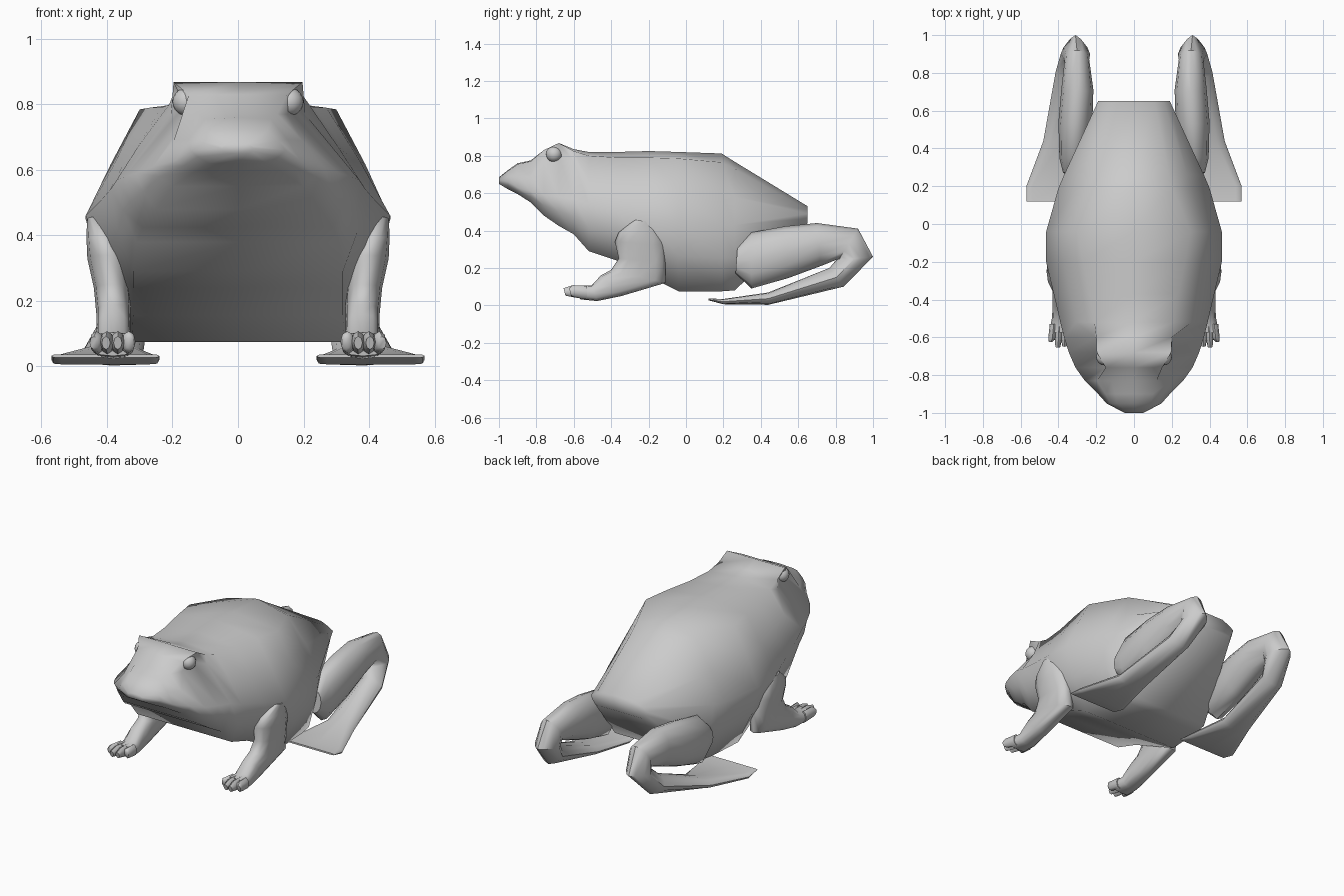
import bpy, bmesh, math


def skin(bm, rings):
    """Bridge equal-length closed rings of points and cap both ends."""
    loops = [[bm.verts.new(p) for p in r] for r in rings]
    n = len(loops[0])
    for a, b in zip(loops, loops[1:]):
        for i in range(n):
            j = (i + 1) % n
            bm.faces.new((a[i], a[j], b[j], b[i]))
    bm.faces.new(loops[0])
    bm.faces.new(loops[-1])


def tube(bm, sections, n=12):
    """Section: centre x, y, z, half width, half depth (dy, dz), roundness
    (below 1 is boxy, above 1 is pinched)."""
    rings = []
    for x, y, z, rx, dy, dz, *rest in sections:
        p = rest[0] if rest else 1
        ring = []
        for i in range(n):
            a = 2 * math.pi * i / n + math.pi / 2
            c, s = (math.copysign(abs(v) ** p if abs(v) > 1e-6 else 0, v)
                    for v in (math.cos(a), math.sin(a)))
            ring.append((x + rx * c, y + dy * s, z + dz * s))
        rings.append(ring)
    skin(bm, rings)


def finish(bm, name, mirror=False, angle=45):
    bmesh.ops.recalc_face_normals(bm, faces=bm.faces)
    me = bpy.data.meshes.new(name)
    bm.to_mesh(me)
    bm.free()
    ob = bpy.data.objects.new(name, me)
    bpy.context.collection.objects.link(ob)
    bpy.ops.object.select_all(action='DESELECT')
    ob.select_set(True)
    bpy.context.view_layer.objects.active = ob
    bpy.ops.object.shade_smooth_by_angle(angle=math.radians(angle))
    if mirror:
        ob.modifiers.new("Mirror", 'MIRROR')
    return ob


# Body and head: y, top z, shoulder x, shoulder z, widest x, its z, belly x, belly z
profile = [
    (-1.00, .685, .03, .68, .05, .665, .03, .65),
    (-.95, .725, .09, .72, .145, .66, .09, .62),
    (-.90, .76, .10, .755, .19, .63, .13, .595),
    (-.83, .775, .12, .77, .26, .61, .20, .55),
    (-.76, .83, .15, .83, .31, .59, .25, .48),
    (-.68, .868, .197, .868, .345, .58, .29, .425),
    (-.60, .835, .20, .825, .37, .57, .31, .38),
    (-.52, .82, .21, .80, .39, .54, .32, .29),
    (-.37, .82, .235, .79, .425, .50, .32, .24),
    (-.20, .825, .27, .79, .465, .46, .32, .155),
    (-.04, .82, .30, .785, .465, .45, .325, .075),
    (.19, .812, .20, .765, .40, .43, .31, .075),
    (.26, .768, .185, .73, .37, .43, .30, .08),
    (.65, .53, .11, .53, .19, .49, .16, .44),
]
# Sunken point under each brow, forming the eye sockets
socket = {-.76: (.15, .77), -.68: (.16, .80), -.60: (.205, .77)}
rings = []
for y, zt, ws, zs, w, zm, wb, zb in profile:
    side = socket.get(y, ((ws + w) / 2 + .006, (zs + zm) / 2))
    half = [(ws, zs), side, (w, zm),
            (w * .55 + wb * .45 + .02 * w, zm * .5 + zb * .5), (wb, zb)]
    ring = [(0, y, zt)] + [(x, y, z) for x, z in half]
    ring += [(0, y, zb)] + [(-x, y, z) for x, z in reversed(half)]
    rings.append(ring)
bm = bmesh.new()
skin(bm, rings)
finish(bm, "body", angle=75)

# Eyes
bm = bmesh.new()
bmesh.ops.create_uvsphere(bm, u_segments=16, v_segments=10, radius=.043)
bmesh.ops.translate(bm, verts=bm.verts, vec=(.157, -.705, .808))
finish(bm, "eyes", mirror=True)

# Front legs with four fingers each
bm = bmesh.new()
tube(bm, [
    (.43, -.235, .452, .03, -.04, .005),
    (.41, -.25, .40, .053, -.11, -.01),
    (.395, -.245, .33, .065, -.135, .01),
    (.385, -.235, .24, .055, -.125, .01, .8),
    (.38, -.255, .155, .052, -.145, .035, .7),
    (.38, -.40, .105, .052, -.055, .055, .7),
    (.38, -.49, .065, .053, -.015, .042, .7),
    (.382, -.57, .068, .066, -.005, .036, .8),
])
for x0, x1, y1 in ((.337, .33, -.61), (.367, .367, -.645),
                   (.397, .403, -.65), (.425, .44, -.62)):
    tube(bm, [(x0, -.53, .068, .021, 0, .036),
              ((x0 + x1) / 2, -.60, .075, .021, -.005, .033),
              (x1, y1, .072, .013, -.005, .02)], n=8)
finish(bm, "front_legs", mirror=True, angle=60)

# Hind legs: thigh folding back at the knee into shin and webbed foot
bm = bmesh.new()
tube(bm, [
    (.33, .27, .24, .045, .005, .07),
    (.32, .35, .24, .075, 0, .15),
    (.31, .54, .285, .09, -.01, .138),
    (.30, .71, .325, .085, -.01, .115),
    (.302, .87, .33, .065, .05, .08),
    (.31, .90, .25, .078, .10, .01, 1.5),
    (.345, .805, .15, .07, .038, -.05, 1.2),
    (.385, .44, .036, .095, 0, -.033, .9),
    (.405, .20, .020, .165, 0, -.014, .3),
    (.405, .12, .032, .165, 0, -.005, .3),
])
finish(bm, "hind_legs", mirror=True)
